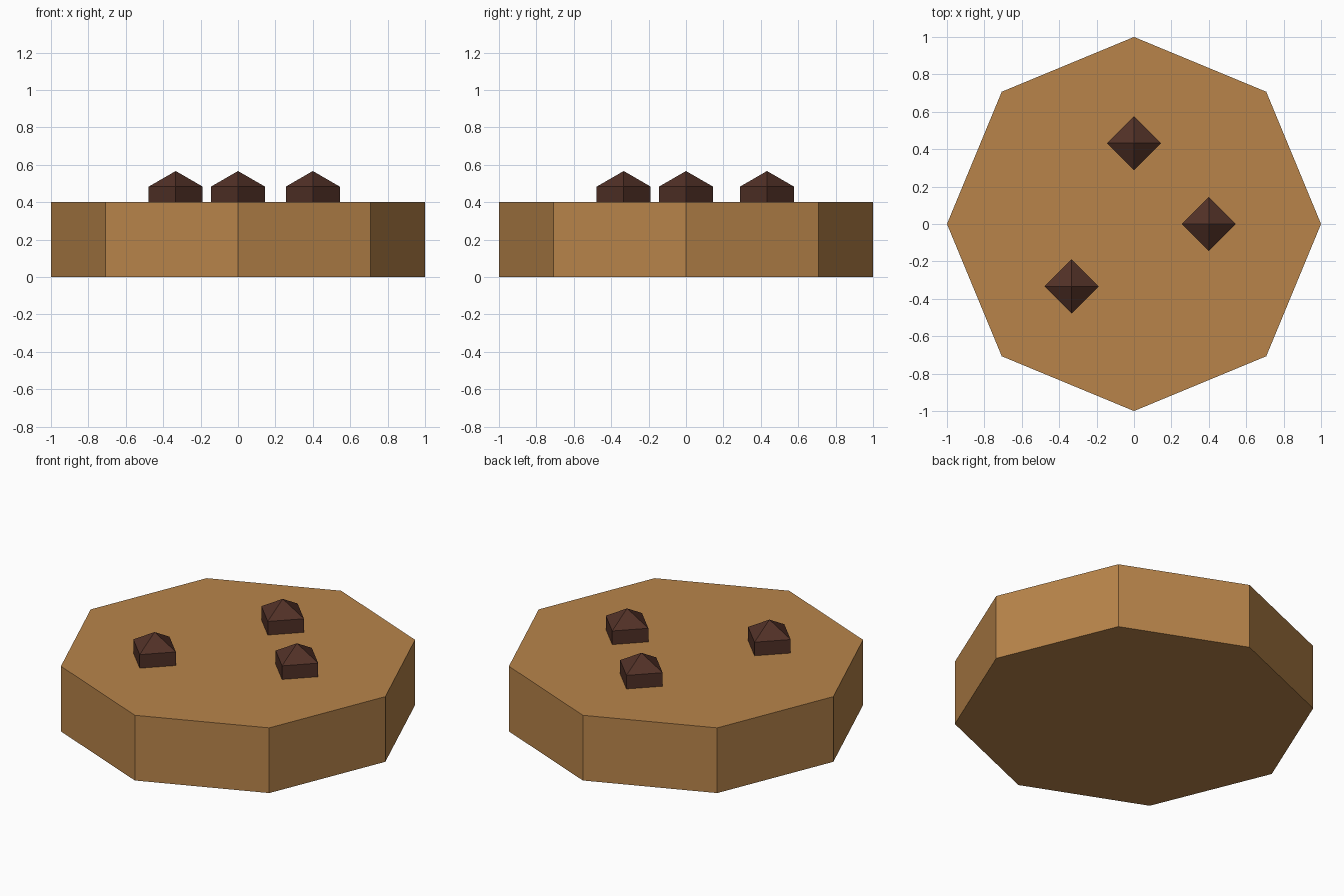
import bpy
import bmesh
from mathutils import Matrix

if "Cube" in bpy.data.objects:
    bpy.data.objects.remove(bpy.data.objects["Cube"])


def material(name, srgb):
    mat = bpy.data.materials.new(name)
    linear = [((c / 255 + 0.055) / 1.055) ** 2.4 for c in srgb]
    mat.diffuse_color = (*linear, 1)
    mat.use_nodes = True
    mat.node_tree.nodes["Principled BSDF"].inputs["Base Color"].default_value = mat.diffuse_color
    return mat


def finish(bm, name, mat, location):
    mesh = bpy.data.meshes.new(name)
    bm.to_mesh(mesh)
    bm.free()
    mesh.materials.append(mat)
    obj = bpy.data.objects.new(name, mesh)
    obj.location = location
    bpy.context.collection.objects.link(obj)


dough = material("golden_brown", (184, 132, 74))
chocolate = material("dark_chocolate", (82, 49, 39))

# Eight-sided biscuit with corners on the axes
bm = bmesh.new()
bmesh.ops.create_cone(bm, cap_ends=True, segments=8, radius1=1, radius2=1, depth=0.4)
finish(bm, "biscuit", dough, (0, 0, 0.2))

# Four-sided low-poly balls, half sunk into the top
for i, (x, y) in enumerate([(0.4, 0), (0, 0.433), (-0.333, -0.333)]):
    bm = bmesh.new()
    bmesh.ops.create_uvsphere(bm, u_segments=4, v_segments=3, radius=0.1667)
    finish(bm, f"chocolate_chip_{i + 1}", chocolate, (x, y, 0.4))
